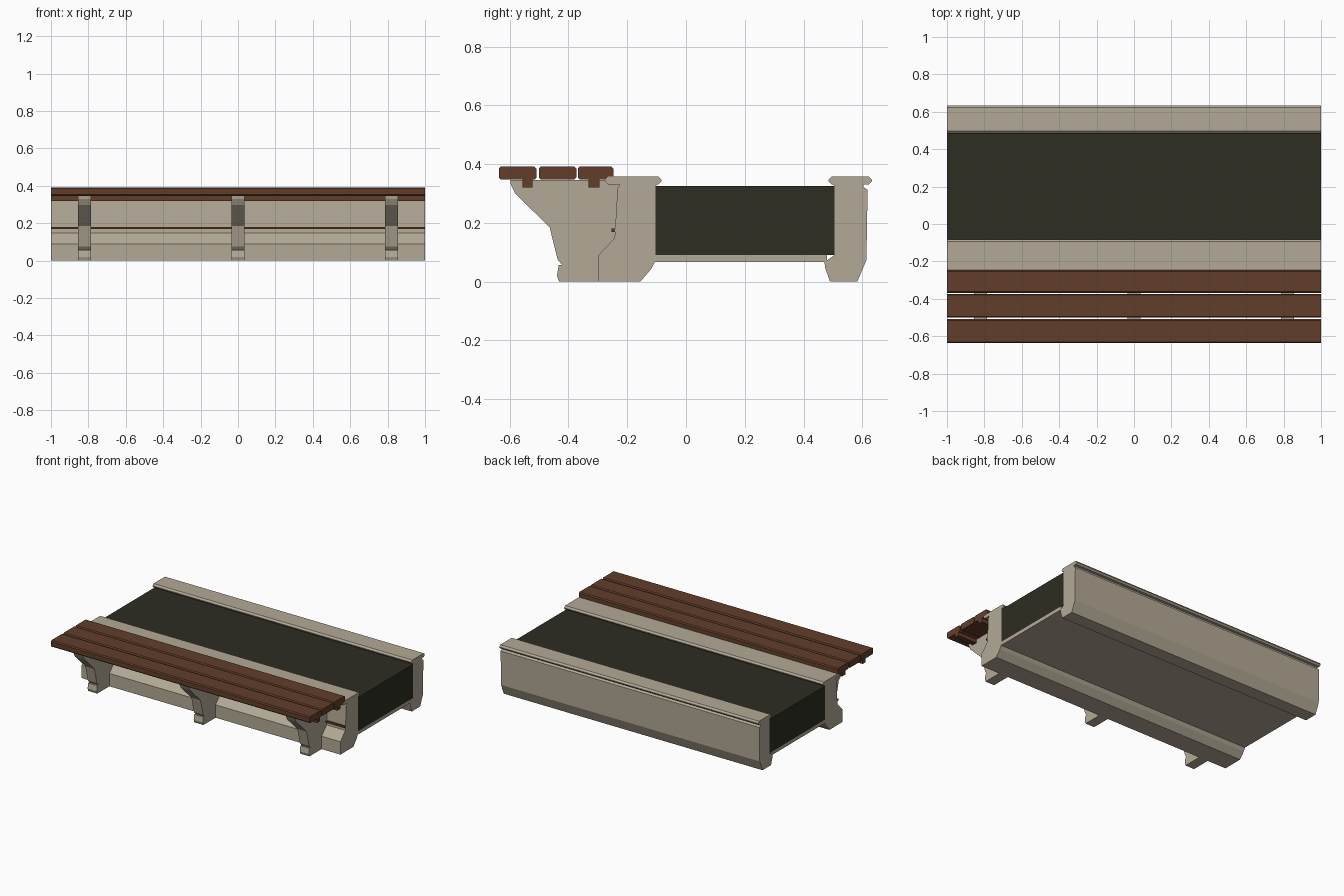
import bpy, bmesh

if "Cube" in bpy.data.objects:
    bpy.data.objects.remove(bpy.data.objects["Cube"])


def material(name, rgb):
    m = bpy.data.materials.new(name)
    m.diffuse_color = (*rgb, 1)
    m.use_nodes = True
    m.node_tree.nodes["Principled BSDF"].inputs["Base Color"].default_value = m.diffuse_color
    return m


concrete = material("tan concrete", (0.45, 0.40, 0.305))
wood = material("brown wood", (0.122, 0.048, 0.023))
soil_mat = material("dark soil", (0.027, 0.026, 0.016))


def extrude(name, profile, mat, x0=-1.0, x1=1.0):
    """Sweep a (y, z) outline along x."""
    bm = bmesh.new()
    face = bm.faces.new([bm.verts.new((x0, y, z)) for y, z in profile])
    ext = bmesh.ops.extrude_face_region(bm, geom=[face])
    verts = [v for v in ext["geom"] if isinstance(v, bmesh.types.BMVert)]
    bmesh.ops.translate(bm, verts=verts, vec=(x1 - x0, 0, 0))
    bmesh.ops.recalc_face_normals(bm, faces=bm.faces[:])
    me = bpy.data.meshes.new(name)
    bm.to_mesh(me)
    bm.free()
    me.materials.append(mat)
    ob = bpy.data.objects.new(name, me)
    bpy.context.collection.objects.link(ob)
    return ob


def chamfered(y0, y1, z0, z1, c):
    """Rectangle outline with cut corners."""
    return [(y0 + c, z0), (y1 - c, z0), (y1, z0 + c), (y1, z1 - c),
            (y1 - c, z1), (y0 + c, z1), (y0, z1 - c), (y0, z0 + c)]


def box(y0, y1, z0, z1):
    return [(y0, z0), (y1, z0), (y1, z1), (y0, z1)]


# Planter walls
extrude("front_wall", [
    (-0.298, 0), (-0.155, 0), (-0.119, 0.042), (-0.107, 0.066), (-0.104, 0.09),
    (-0.104, 0.325), (-0.092, 0.335), (-0.222, 0.335), (-0.233, 0.318),
    (-0.243, 0.148), (-0.298, 0.09)], concrete)
extrude("back_wall", [
    (0.49, 0), (0.583, 0), (0.614, 0.073), (0.618, 0.312), (0.604, 0.322),
    (0.604, 0.335), (0.50, 0.335), (0.505, 0.325), (0.505, 0.09), (0.471, 0.066),
    (0.474, 0.046)], concrete)

# Coping along each wall
extrude("front_coping", chamfered(-0.277, -0.083, 0.331, 0.357, 0.011), concrete)
extrude("back_coping", chamfered(0.485, 0.633, 0.331, 0.357, 0.011), concrete)

# Floor and planting bed
extrude("floor_slab", box(-0.11, 0.48, 0.066, 0.09), concrete)
extrude("soil_bed", box(-0.104, 0.505, 0.09, 0.325), soil_mat)

# Bench brackets with stepped feet
for tag, x in (("left", -0.82), ("middle", 0.0), ("right", 0.82)):
    extrude(tag + "_bracket", [
        (-0.598, 0.345), (-0.596, 0.33), (-0.58, 0.298), (-0.464, 0.185),
        (-0.437, 0.075), (-0.42, 0.055), (-0.29, 0.055), (-0.29, 0.09),
        (-0.235, 0.148), (-0.225, 0.318), (-0.225, 0.345)],
        concrete, x - 0.035, x + 0.035)
    extrude(tag + "_bracket_foot", [
        (-0.432, 0), (-0.29, 0), (-0.29, 0.056), (-0.433, 0.056), (-0.439, 0.02)],
        concrete, x - 0.035, x + 0.035)

# Seat planks
for i, (y0, y1) in enumerate(((-0.637, -0.509), (-0.501, -0.373), (-0.368, -0.247))):
    extrude(f"seat_plank_{i + 1}", chamfered(y0, y1, 0.347, 0.392, 0.007), wood)

# Long rails under the seat and thin strip along the wall
for name, y0, y1 in (("front_seat_rail", -0.556, -0.522), ("rear_seat_rail", -0.332, -0.295)):
    extrude(name, box(y0, y1, 0.32, 0.348), wood, -1.0, 1.0)
extrude("wall_strip", box(-0.254, -0.238, 0.168, 0.18), wood)
